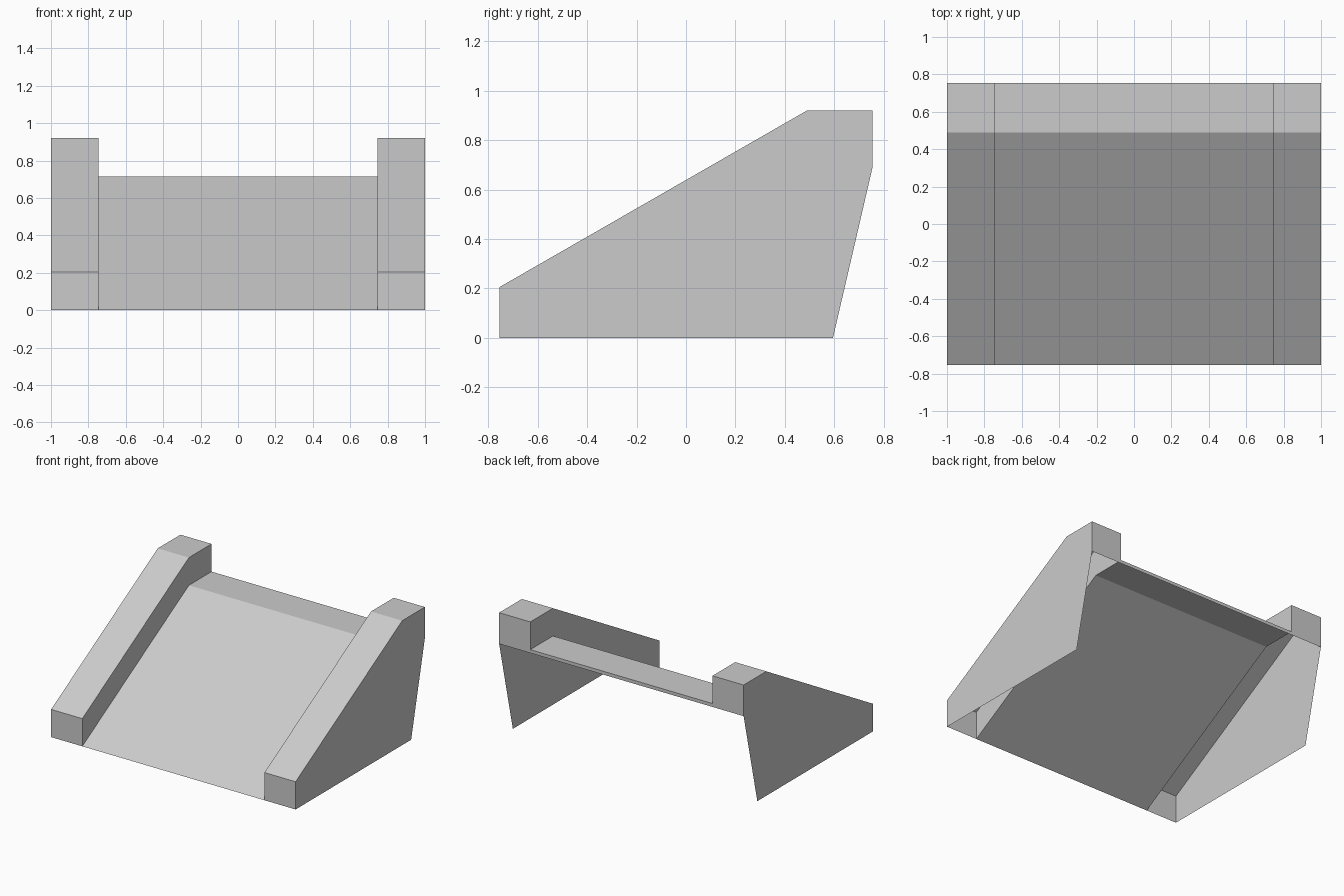
import bpy
import bmesh

cube = bpy.data.objects.get("Cube")
if cube:
    bpy.data.objects.remove(cube)

HALF, INNER = 1.0, 0.745          # outer and inner x of the side rails
FRONT, CREST, BACK = -0.755, 0.49, 0.755
RISE, DECK, LIP = 0.205, 0.715, 0.69
TOP = DECK + RISE

grey = bpy.data.materials.new("plain grey")
grey.use_nodes = True
grey.diffuse_color = (0.6, 0.6, 0.6, 1)
bsdf = grey.node_tree.nodes["Principled BSDF"]
bsdf.inputs["Base Color"].default_value = grey.diffuse_color
bsdf.inputs["Roughness"].default_value = 0.8

# Side profiles as (y, z)
deck_path = [(FRONT, 0), (CREST, DECK), (BACK, DECK), (BACK, LIP)]
rail_path = [(FRONT, 0), (FRONT, RISE), (CREST, TOP), (BACK, TOP), (BACK, LIP)]
foot = (0.595, 0)


def sweep(bm, path, x0, x1):
    """Folded sheet following the path between two x positions."""
    a = [bm.verts.new((x0, y, z)) for y, z in path]
    b = [bm.verts.new((x1, y, z)) for y, z in path]
    for i in range(len(path) - 1):
        bm.faces.new((a[i], b[i], b[i + 1], a[i + 1]))


def panel(bm, outline, x):
    """Flat upright sheet at one x position."""
    bm.faces.new([bm.verts.new((x, y, z)) for y, z in outline])


def finish(bm, name):
    bmesh.ops.remove_doubles(bm, verts=bm.verts, dist=0.0001)
    bmesh.ops.recalc_face_normals(bm, faces=bm.faces)
    mesh = bpy.data.meshes.new(name)
    bm.to_mesh(mesh)
    bm.free()
    mesh.materials.append(grey)
    bpy.context.collection.objects.link(bpy.data.objects.new(name, mesh))


# Sloping deck with a flat landing and a short back lip
bm = bmesh.new()
sweep(bm, deck_path, -INNER, INNER)
finish(bm, "ramp_deck")

# Hollow rails, open underneath, whose outer walls reach the ground
for name, side in (("left_rail", 1), ("right_rail", -1)):
    bm = bmesh.new()
    sweep(bm, rail_path, side * INNER, side * HALF)
    panel(bm, rail_path + [foot], side * HALF)
    panel(bm, rail_path + deck_path[:0:-1][1:], side * INNER)
    finish(bm, name)
